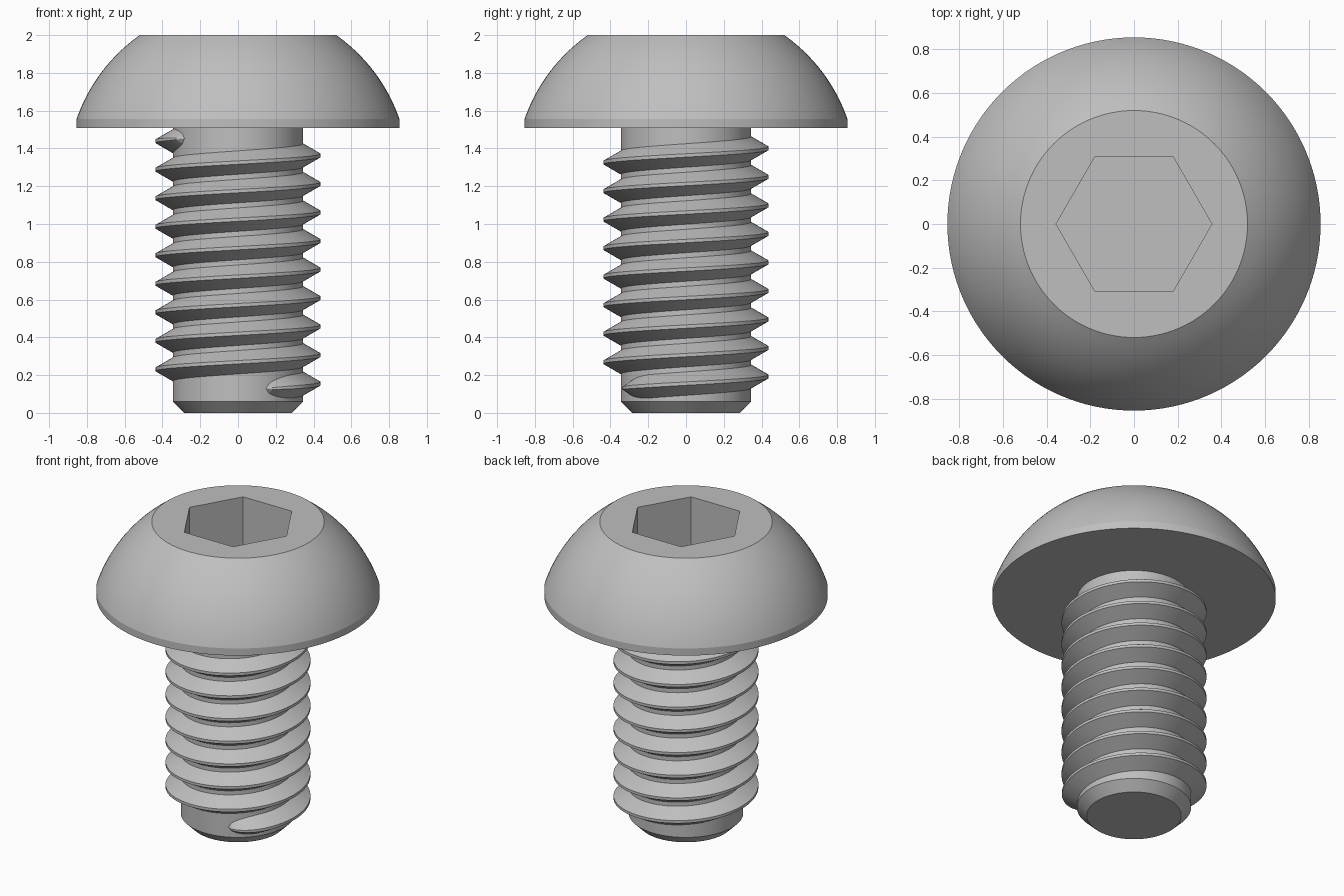
import bpy, bmesh
from math import sin, cos, pi, radians, sqrt

cube = bpy.data.objects.get("Cube")
if cube:
    bpy.data.objects.remove(cube, do_unlink=True)

SEGMENTS = 120
ROOT, CREST, PITCH = 0.345, 0.437, 0.151

steel = bpy.data.materials.new("grey steel")
steel.use_nodes = True
GREY = (0.52, 0.52, 0.52, 1)
steel.diffuse_color = GREY
steel.node_tree.nodes["Principled BSDF"].inputs["Base Color"].default_value = GREY


def ring(bm, radius, z, count=SEGMENTS):
    return [bm.verts.new((radius * cos(2 * pi * i / count),
                          radius * sin(2 * pi * i / count), z)) for i in range(count)]


def skin(bm, a, b):
    n = len(a)
    for i in range(n):
        j = (i + 1) % n
        bm.faces.new((a[i], a[j], b[j], b[i]))


def finish(bm, name):
    bmesh.ops.recalc_face_normals(bm, faces=bm.faces)
    mesh = bpy.data.meshes.new(name)
    bm.to_mesh(mesh)
    bm.free()
    obj = bpy.data.objects.new(name, mesh)
    bpy.context.collection.objects.link(obj)
    mesh.materials.append(steel)
    bpy.ops.object.select_all(action="DESELECT")
    obj.select_set(True)
    bpy.context.view_layer.objects.active = obj
    bpy.ops.object.shade_smooth_by_angle(angle=radians(15))
    return obj


def revolve(bm, profile):
    rings = [ring(bm, r, z) for r, z in profile]
    for a, b in zip(rings, rings[1:]):
        skin(bm, a, b)
    bm.faces.new(rings[0])
    return rings[-1]


# Domed head: short rim, spherical dome, flat top with a hexagonal socket
bm = bmesh.new()
RIM, RIM_Z, TOP_Z, DOME_C = 0.855, 1.555, 2.0, 1.26
dome_r = sqrt(RIM ** 2 + (RIM_Z - DOME_C) ** 2)
profile = [(RIM, 1.508)]
for i in range(17):
    z = RIM_Z + (TOP_Z - RIM_Z) * i / 16
    profile.append((sqrt(dome_r ** 2 - (z - DOME_C) ** 2), z))
outer = revolve(bm, profile)
hex_top, hex_floor = ring(bm, 0.357, TOP_Z, 6), ring(bm, 0.357, 1.64, 6)
skin(bm, hex_top, hex_floor)
bm.faces.new(hex_floor)
# flat top: each side of the hexagon fans out to a sixth of the outer ring
step = SEGMENTS // 6
for k in range(6):
    a, b = hex_top[k], hex_top[(k + 1) % 6]
    arc = [outer[(k * step + i) % SEGMENTS] for i in range(step + 1)]
    bm.faces.new([a] + arc + [b])
finish(bm, "head")

# Shank with chamfered tip
bm = bmesh.new()
top = revolve(bm, [(0.285, 0), (ROOT, 0.06), (ROOT, 1.52)])
bm.faces.new(top)
finish(bm, "shank")

# Helical thread with rounded run-outs at both ends
bm = bmesh.new()
START, END, FADE = radians(-65), radians(8 * 360 + 215), radians(34)
STEPS = 900
INNER = ROOT - 0.012
previous = None
for i in range(STEPS + 1):
    angle = START + (END - START) * i / STEPS
    t = min(1, (angle - START) / FADE, (END - angle) / FADE)
    grow = sqrt(max(0, 1 - (1 - t) ** 2))
    crest = ROOT - 0.006 + (CREST - ROOT + 0.006) * grow
    flat = 0.008 * grow + 0.001
    base = flat + (crest - INNER) * 0.577
    z = 0.155 + PITCH * angle / (2 * pi)
    section = [bm.verts.new((r * cos(angle), r * sin(angle), z + dz))
               for r, dz in ((INNER, -base), (crest, -flat), (crest, flat), (INNER, base))]
    if previous:
        skin(bm, previous, section)
    else:
        bm.faces.new(section)
    previous = section
bm.faces.new(previous)
finish(bm, "thread")
